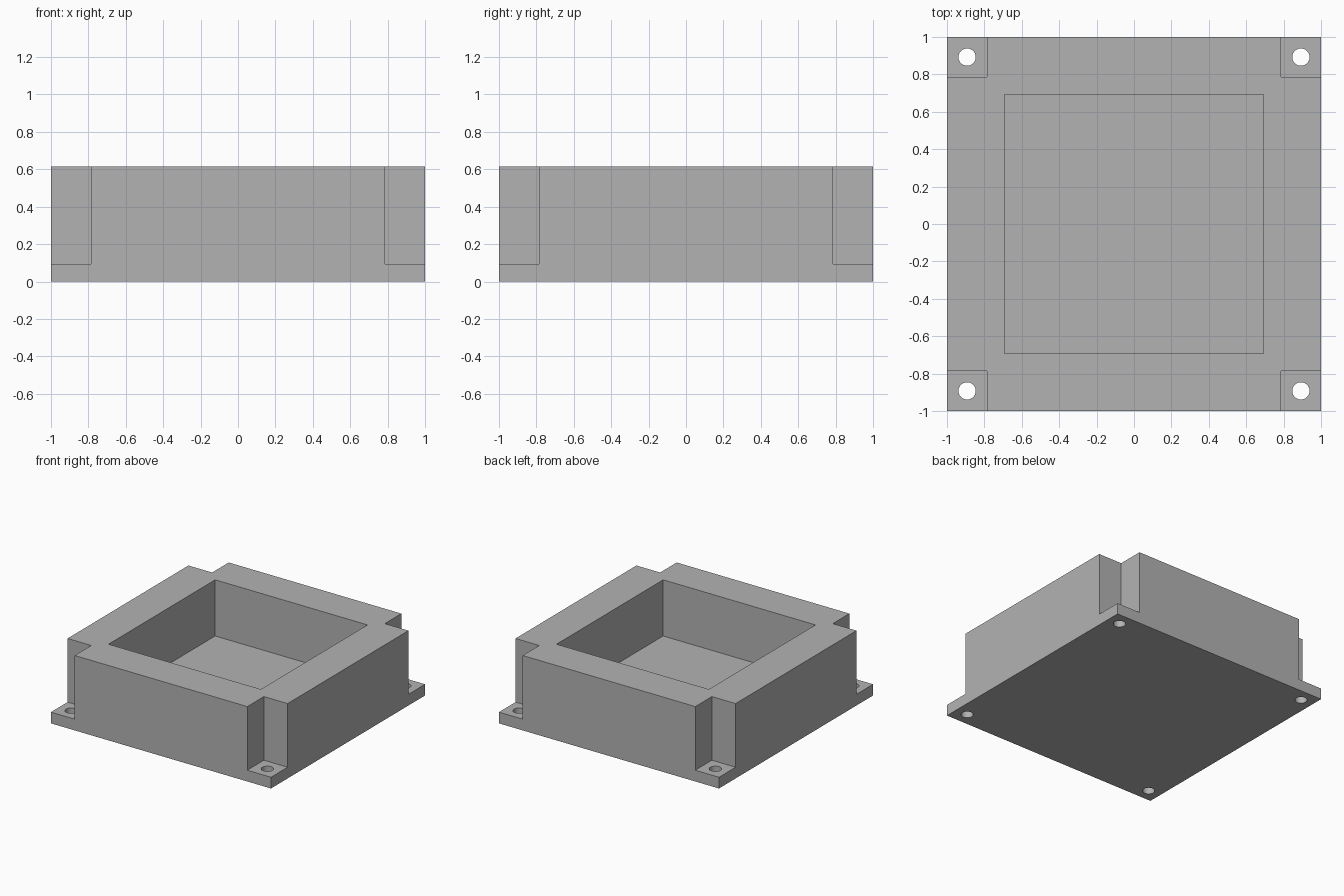
import bpy
import math

# Remove the default cube only
if "Cube" in bpy.data.objects:
    bpy.data.objects.remove(bpy.data.objects["Cube"], do_unlink=True)

MM = 2 / 65                      # the housing is laid out on a 65-unit square
SIDE, HEIGHT = 65 * MM, 20 * MM
FLOOR, FLANGE = 5 * MM, 3 * MM   # pocket floor and corner flange heights
POCKET, NOTCH = 45 * MM, 7 * MM
HOLE_R, HOLE_INSET = 1.5 * MM, 3.5 * MM
OVER = 0.1                       # cutter overshoot

grey = bpy.data.materials.new("plain grey")
grey.use_nodes = True
colour = (0.45, 0.45, 0.45, 1)
grey.diffuse_color = colour
grey.node_tree.nodes["Principled BSDF"].inputs["Base Color"].default_value = colour


def box(name, low, high):
    """Axis-aligned box between two corners."""
    centre = [(a + b) / 2 for a, b in zip(low, high)]
    bpy.ops.mesh.primitive_cube_add(size=1, location=centre)
    obj = bpy.context.object
    obj.name = name
    obj.scale = [abs(b - a) for a, b in zip(low, high)]
    bpy.ops.object.transform_apply(location=True, rotation=False, scale=True)
    return obj


def cut(target, cutter):
    """Subtract the cutter from the target and discard it."""
    cutter.hide_render = True
    mod = target.modifiers.new("cut", "BOOLEAN")
    mod.operation = "DIFFERENCE"
    mod.solver = "EXACT"
    mod.object = cutter
    bpy.context.view_layer.objects.active = target
    bpy.ops.object.modifier_apply(modifier=mod.name)
    bpy.data.objects.remove(cutter, do_unlink=True)


# Solid housing block
half, rim = SIDE / 2, POCKET / 2
housing = box("housing", (-half, -half, 0), (half, half, HEIGHT))
housing.data.materials.append(grey)

# Square open pocket
cut(housing, box("pocket_cutter", (-rim, -rim, FLOOR), (rim, rim, HEIGHT + OVER)))

# Corner notches leaving mounting flanges, each with a through hole
inner, outer, hole = half - NOTCH, half + OVER, half - HOLE_INSET
for sx in (-1, 1):
    for sy in (-1, 1):
        cut(housing, box("notch_cutter", (sx * inner, sy * inner, FLANGE),
                         (sx * outer, sy * outer, HEIGHT + OVER)))
        bpy.ops.mesh.primitive_cylinder_add(
            vertices=48, radius=HOLE_R, depth=FLANGE + 2 * OVER,
            location=(sx * hole, sy * hole, FLANGE / 2))
        cut(housing, bpy.context.object)

# Smooth hole walls, crisp edges elsewhere
bpy.ops.object.select_all(action="DESELECT")
housing.select_set(True)
bpy.context.view_layer.objects.active = housing
bpy.ops.object.shade_smooth_by_angle(angle=math.radians(30))
